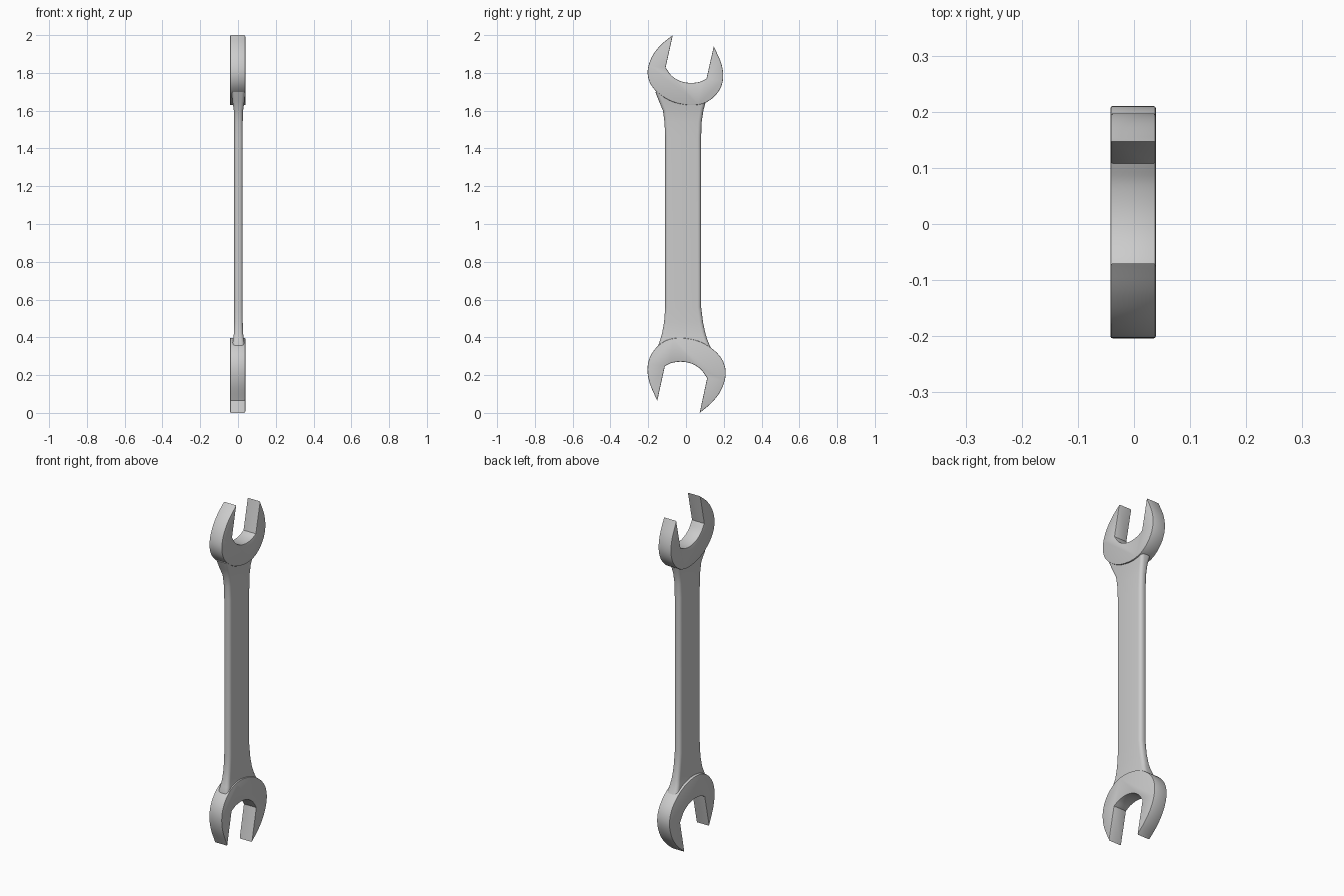
import bpy, bmesh, math
from mathutils import Vector

if "Cube" in bpy.data.objects:
    bpy.data.objects.remove(bpy.data.objects["Cube"])

def spline(pts, n=8):
    """Catmull-Rom samples through 2D points, end points included."""
    p = [Vector(q) for q in pts]
    p = [2 * p[0] - p[1]] + p + [2 * p[-1] - p[-2]]
    out = []
    for i in range(1, len(p) - 2):
        a, b, c, d = p[i - 1:i + 3]
        for k in range(n):
            t = k / n
            out.append(0.5 * (2 * b + (c - a) * t + (2 * a - 5 * b + 4 * c - d) * t**2
                              + (3 * b - a - 3 * c + d) * t**3))
    return out + [p[-2]]

def finish(bm, name, angle):
    bmesh.ops.recalc_face_normals(bm, faces=bm.faces)
    me = bpy.data.meshes.new(name)
    bm.to_mesh(me)
    bm.free()
    ob = bpy.data.objects.new(name, me)
    bpy.context.collection.objects.link(ob)
    bpy.ops.object.select_all(action='DESELECT')
    ob.select_set(True)
    bpy.context.view_layer.objects.active = ob
    bpy.ops.object.shade_smooth_by_angle(angle=math.radians(angle))
    return ob

# Open jaw profile in (y, z)
outer = [(-0.07, 2.0), (-0.128, 1.953), (-0.172, 1.9), (-0.198, 1.84), (-0.202, 1.785),
         (-0.183, 1.733), (-0.14, 1.687), (-0.08, 1.651), (-0.02, 1.634), (0.04, 1.629),
         (0.1, 1.641), (0.15, 1.675), (0.185, 1.725), (0.197, 1.785), (0.185, 1.855), (0.147, 1.94)]
inner = [(0.108, 1.768), (0.07, 1.752), (0.02, 1.747), (-0.03, 1.757), (-0.075, 1.784), (-0.108, 1.828)]
profile = spline(outer, 5) + spline(inner, 5)

def jaw(name, place):
    bm = bmesh.new()
    face = bm.faces.new([bm.verts.new((-0.042, *place(p))) for p in profile])
    ext = bmesh.ops.extrude_face_region(bm, geom=[face])
    verts = [v for v in ext['geom'] if isinstance(v, bmesh.types.BMVert)]
    bmesh.ops.translate(bm, vec=(0.081, 0, 0), verts=verts)
    bmesh.ops.recalc_face_normals(bm, faces=bm.faces)
    rims = [e for e in bm.edges if abs(e.verts[0].co.x - e.verts[1].co.x) < 1e-6]
    bmesh.ops.bevel(bm, geom=rims, offset=0.004, segments=2, profile=0.5, affect='EDGES')
    finish(bm, name, 35)

# The lower jaw is the upper one turned half a turn and slightly larger
jaw("upper_jaw", lambda p: (p.x, p.y))
jaw("lower_jaw", lambda p: (-p.x * 1.035, (2 - p.y) * 1.07))

# Handle: rounded bar flaring into both jaws (z, y min, y max, extra half thickness)
sections = [(0.31, -0.15, 0.15, 0.013), (0.36, -0.146, 0.124, 0.010), (0.39, -0.136, 0.112, 0.006),
            (0.42, -0.127, 0.103, 0.002), (0.48, -0.116, 0.09, 0), (0.56, -0.11, 0.08, 0),
            (1.46, -0.11, 0.08, 0), (1.54, -0.114, 0.083, 0), (1.60, -0.122, 0.092, 0.002),
            (1.65, -0.143, 0.105, 0.009), (1.70, -0.163, 0.12, 0.013)]
bm = bmesh.new()
rings = []
for z, y0, y1, extra in sections:
    hx, r, mid, half = 0.0225 + extra, 0.019, (y0 + y1) / 2, (y1 - y0) / 2
    ring = []
    for q, (sx, sy) in enumerate([(1, 1), (-1, 1), (-1, -1), (1, -1)]):
        for k in range(6):
            a = math.radians(90 * q + 18 * k)
            ring.append(bm.verts.new((0.0025 + sx * (hx - r) + r * math.cos(a),
                                      mid + sy * (half - r) + r * math.sin(a), z)))
    rings.append(ring)
for a, b in zip(rings, rings[1:]):
    for i in range(len(a)):
        j = (i + 1) % len(a)
        bm.faces.new((a[i], a[j], b[j], b[i]))
bm.faces.new(rings[0][::-1])
bm.faces.new(rings[-1])
finish(bm, "handle", 40)
